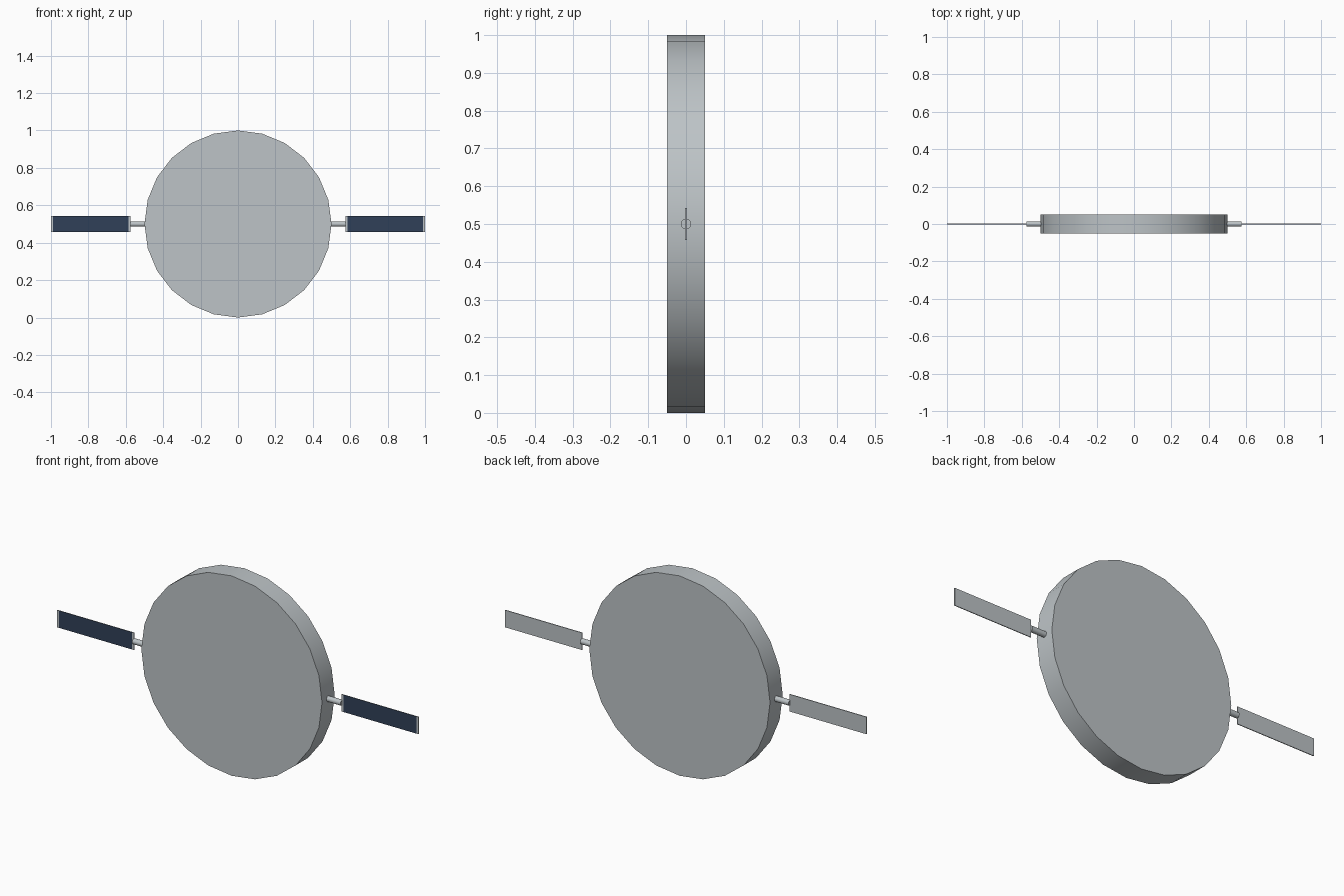
import bpy, bmesh, math
from mathutils import Matrix, Vector

cube = bpy.data.objects.get("Cube")
if cube:
    bpy.data.objects.remove(cube, do_unlink=True)


def material(name, color):
    m = bpy.data.materials.new(name)
    m.use_nodes = True
    m.diffuse_color = color
    m.node_tree.nodes["Principled BSDF"].inputs["Base Color"].default_value = color
    return m


grey = material("satin grey", (0.51, 0.55, 0.57, 1))
navy = material("navy cell", (0.030, 0.051, 0.098, 1))
MID = 0.5  # height of the shared axis


def cylinder(name, radius, depth, sides, location, rotation):
    bpy.ops.mesh.primitive_cylinder_add(vertices=sides, radius=radius, depth=depth,
                                        location=location, rotation=rotation)
    ob = bpy.context.object
    ob.name = name
    ob.data.materials.append(grey)
    bpy.ops.object.shade_smooth_by_angle(angle=math.radians(35))
    return ob


def panel(name, side):
    """Thin plate whose front is navy between two narrow grey end strips."""
    inner, outer, border = 0.575, 1.0, 0.01
    bm = bmesh.new()
    bmesh.ops.create_cube(bm, size=1, matrix=Matrix.Diagonal((outer - inner, 0.004, 0.086, 1)))
    half = (outer - inner) / 2 - border
    for x in (-half, half):
        bmesh.ops.bisect_plane(bm, geom=bm.verts[:] + bm.edges[:] + bm.faces[:],
                               plane_co=Vector((x, 0, 0)), plane_no=Vector((1, 0, 0)))
    bm.normal_update()
    for f in bm.faces:
        if f.normal.y < -0.9 and abs(f.calc_center_median().x) < half:
            f.material_index = 1
    mesh = bpy.data.meshes.new(name)
    bm.to_mesh(mesh)
    bm.free()
    mesh.materials.append(grey)
    mesh.materials.append(navy)
    ob = bpy.data.objects.new(name, mesh)
    ob.location = (side * (inner + outer) / 2, 0, MID)
    bpy.context.collection.objects.link(ob)


# Round body, flat faces to front and back
cylinder("disc_body", 0.5, 0.1, 24, (0, 0, MID), (math.pi / 2, 0, 0))

# Short rod and panel on each side
for label, side in (("left", 1), ("right", -1)):
    cylinder(label + "_rod", 0.014, 0.095, 16, (side * 0.5285, 0, MID), (0, math.pi / 2, 0))
    panel(label + "_panel", side)
